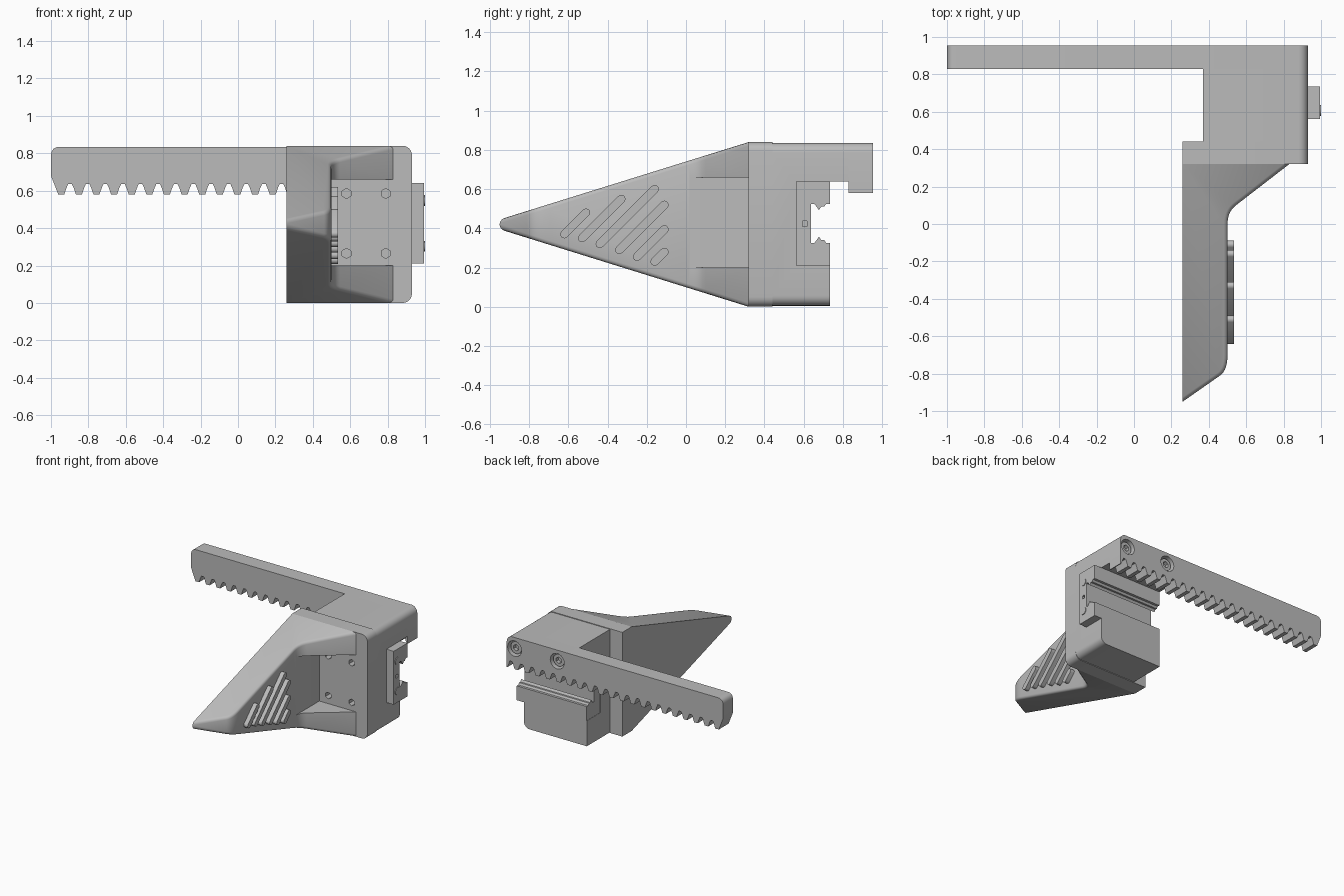
import bpy, bmesh, math
from mathutils import Vector, Matrix

if "Cube" in bpy.data.objects:
    bpy.data.objects.remove(bpy.data.objects["Cube"])

grey = bpy.data.materials.new("matte_grey")
grey.use_nodes = True
GREY = (0.5, 0.5, 0.5, 1)
grey.diffuse_color = GREY
grey.node_tree.nodes["Principled BSDF"].inputs["Base Color"].default_value = GREY

MID = 0.42  # height of the plane of symmetry


def finish(name, bm):
    bmesh.ops.recalc_face_normals(bm, faces=bm.faces)
    me = bpy.data.meshes.new(name)
    bm.to_mesh(me)
    bm.free()
    me.materials.append(grey)
    ob = bpy.data.objects.new(name, me)
    bpy.context.collection.objects.link(ob)
    return ob


def prism(name, pts, axis, a, b):
    """Extrude a profile along one axis from a to b."""
    def place(p, d):
        return {"x": (d, p[0], p[1]), "y": (p[0], d, p[1]), "z": (p[0], p[1], d)}[axis]
    bm = bmesh.new()
    face = bm.faces.new([bm.verts.new(place(p, a)) for p in pts])
    new = bmesh.ops.extrude_face_region(bm, geom=[face])["geom"]
    shift = Vector(place((0, 0), b - a))
    bmesh.ops.translate(bm, vec=shift, verts=[g for g in new if isinstance(g, bmesh.types.BMVert)])
    return finish(name, bm)


def box(name, x, y, z):
    pts = [(x[0], y[0]), (x[1], y[0]), (x[1], y[1]), (x[0], y[1])]
    return prism(name, pts, "z", *z)


def cylinder(name, axis, centre, r, depth, sides=32):
    bm = bmesh.new()
    turn = Matrix.Rotation(math.pi / 2, 4, "X" if axis == "y" else "Y")
    bmesh.ops.create_cone(bm, cap_ends=True, segments=sides, radius1=r, radius2=r,
                          depth=depth, matrix=Matrix.Translation(centre) @ turn)
    return finish(name, bm)


def boolean(ob, cutter, op="DIFFERENCE"):
    cutter.hide_render = True
    mod = ob.modifiers.new("cut", "BOOLEAN")
    mod.operation, mod.solver, mod.object = op, "EXACT", cutter
    bpy.context.view_layer.objects.active = ob
    bpy.ops.object.modifier_apply(modifier=mod.name)
    bpy.data.objects.remove(cutter)


def bevel(ob, rule, width, segments):
    bm = bmesh.new()
    bm.from_mesh(ob.data)
    bm.normal_update()
    edges = [e for e in bm.edges if len(e.link_faces) == 2 and rule(e)]
    bmesh.ops.bevel(bm, geom=edges, offset=width, segments=segments, profile=0.5,
                    affect="EDGES", clamp_overlap=False)
    bm.to_mesh(ob.data)
    bm.free()


def curve(p0, p1, p2, n=8):
    a, b, c = Vector(p0), Vector(p1), Vector(p2)
    return [tuple(a * (1 - t) ** 2 + b * 2 * t * (1 - t) + c * t * t)
            for t in (i / n for i in range(n + 1))]


def outer_corner(e):
    """Edges running front to back along the outer top and bottom corners."""
    u, v = (w.co for w in e.verts)
    return (abs(u.x - v.x) < 0.001 and abs(u.z - v.z) < 0.001 and u.x > 0.92
            and (u.z > 0.8 or u.z < 0.02))


# Finger: plan outline trimmed to a tapering side outline
plan = [(0.26, 0.32), (0.26, -0.95)]
plan += curve((0.46, -0.81), (0.5, -0.782), (0.5, -0.7))
plan += curve((0.5, 0), (0.5, 0.065), (0.545, 0.1))
plan += [(0.83, 0.32)]
finger = prism("finger", plan, "z", -0.2, 1.1)
taper = [(-0.95, MID - 0.025), (0.32, 0), (0.4, 0), (0.4, 0.84), (0.32, 0.84), (-0.95, MID + 0.025)]
boolean(finger, prism("taper_cutter", taper, "x", 0.1, 1), "INTERSECT")


def rim(e):
    slopes = [abs(f.normal.z) > 0.5 for f in e.link_faces]
    others = [f for f in e.link_faces if abs(f.normal.z) <= 0.5]
    return sum(slopes) == 1 and others[0].normal.x > 0.3


bevel(finger, rim, 0.02, 3)
boolean(finger, box("pocket_cutter", (0.501, 1), (-0.1, 0.5), (0.2, 0.66)))

# Slanted grip ridges with round ends: start (y, z) and end y, all at 45 degrees
ridges = [(-0.62, 0.37, -0.51), (-0.53, 0.35, -0.33), (-0.44, 0.32, -0.16),
          (-0.34, 0.29, -0.11), (-0.25, 0.255, -0.11), (-0.16, 0.23, -0.11)]
for y0, z0, y1 in ridges:
    outline = []
    for y, z, start in ((y0, z0, 135), (y1, z0 + y1 - y0, -45)):
        for i in range(9):
            ang = math.radians(start + i * 22.5)
            outline.append((y + 0.021 * math.cos(ang), z + 0.021 * math.sin(ang)))
    prism("grip_ridge", outline, "x", 0.49, 0.535)

# Mounting plate behind the finger, with hexagonal nut pockets
plate = box("mounting_plate", (0.26, 0.93), (0.32, 0.44), (0, 0.84))
bevel(plate, outer_corner, 0.05, 6)
for x in (0.58, 0.79):
    for z in (0.265, 0.585):
        boolean(plate, cylinder("nut_cutter", "y", (x, 0.34, z), 0.027, 0.12, 6))

# Carriage body with a recess for the bearing and an overhang towards the rack
side = [(0.44, 0.005), (0.735, 0.005), (0.735, 0.21), (0.56, 0.21),
        (0.56, 0.64), (0.83, 0.64), (0.83, 0.835), (0.44, 0.835)]
body = prism("carriage_body", side, "x", 0.37, 0.93)
bevel(body, outer_corner, 0.05, 6)

# Linear bearing: channel section with pointed jaws
half = [(0.638, 0.1), (0.655, 0.1), (0.678, 0.068), (0.69, 0.085), (0.705, 0.085),
        (0.715, 0.1), (0.735, 0.1), (0.735, 0.215), (0.562, 0.215)]
section = [(y, 0.425 + h) for y, h in half] + [(y, 0.425 - h) for y, h in reversed(half)]
bearing = prism("linear_bearing", section, "x", 0.372, 0.995)
boolean(bearing, box("port_cutter", (0.95, 1.1), (0.593, 0.617), (0.41, 0.437)))
for z in (0.303, 0.547):
    cylinder("bearing_screw", "x", (0.99, 0.607, z), 0.029, 0.02)

# Toothed rack
PITCH, TIP, ROOT = 0.0942, 0.58, 0.635
rack_side = curve((-1, 0.785), (-1, 0.835), (-0.95, 0.835))[::-1] + [(-1, 0.68)]
for i in range(20):
    c = -0.945 + i * PITCH
    if i:
        rack_side += [(c - 0.037, ROOT), (c - 0.028, ROOT - 0.02)]
    rack_side += [(c - 0.016, TIP), (c + 0.016, TIP), (c + 0.028, ROOT - 0.02), (c + 0.037, ROOT)]
rack_side += [(0.902, ROOT), (0.923, TIP), (0.93, TIP), (0.93, 0.835)]
rack = prism("rack", rack_side, "y", 0.83, 0.955)
bevel(rack, outer_corner, 0.05, 6)

# Counterbored socket screws holding the rack
for x in (0.86, 0.48):
    boolean(rack, cylinder("bore_cutter", "y", (x, 0.94, 0.745), 0.062, 0.1))
    screw = cylinder("rack_screw", "y", (x, 0.905, 0.745), 0.048, 0.06)
    boolean(screw, cylinder("socket_cutter", "y", (x, 0.935, 0.745), 0.026, 0.06, 6))

# Smooth the rounded areas and keep edges crisp
bpy.ops.object.select_all(action="DESELECT")
for ob in bpy.context.scene.objects:
    if ob.type == "MESH" and ob.data.materials and ob.data.materials[0] == grey:
        ob.select_set(True)
        bpy.context.view_layer.objects.active = ob
bpy.ops.object.shade_smooth_by_angle(angle=math.radians(30))
